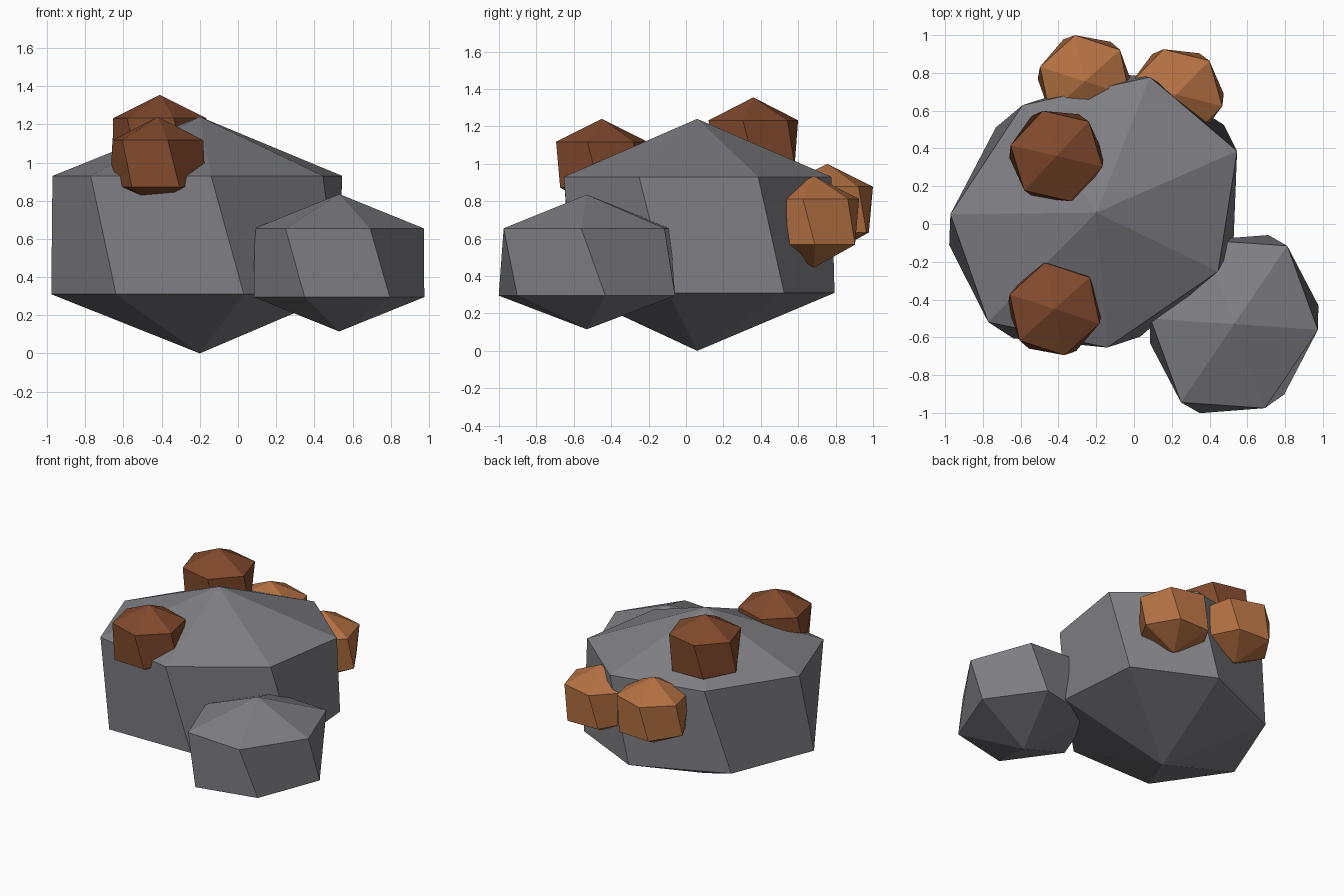
import bpy
import bmesh
from math import cos, sin, radians, pi
from mathutils import Matrix, Vector

cube = bpy.data.objects.get("Cube")
if cube:
    bpy.data.objects.remove(cube, do_unlink=True)


def make_material(name, colour):
    mat = bpy.data.materials.new(name)
    mat.use_nodes = True
    rgba = (*colour, 1.0)
    mat.diffuse_color = rgba
    mat.node_tree.nodes["Principled BSDF"].inputs["Base Color"].default_value = rgba
    return mat


stone = make_material("stone grey", (0.21, 0.21, 0.23))
rust = make_material("rust brown", (0.22, 0.068, 0.026))
copper = make_material("copper orange", (0.46, 0.165, 0.055))


def make_rock(name, mat, sides, centre, radii, half_height, turn):
    """Faceted boulder: two elliptical rings, the upper one twisted, capped by points."""
    bm = bmesh.new()
    step = 2 * pi / sides
    spin = Matrix.Rotation(radians(turn), 3, 'Z')

    def ring(twist, z):
        return [bm.verts.new(spin @ Vector((radii[0] * cos(k * step + twist),
                                            radii[1] * sin(k * step + twist), z)))
                for k in range(sides)]

    lower = ring(0, -half_height / 2)
    upper = ring(-step / 4, half_height / 2)
    bottom = bm.verts.new((0, 0, -half_height))
    top = bm.verts.new((0, 0, half_height))
    for k in range(sides):
        n = (k + 1) % sides
        bm.faces.new((lower[k], lower[n], upper[n], upper[k]))
        bm.faces.new((upper[k], upper[n], top))
        bm.faces.new((lower[n], lower[k], bottom))
    bmesh.ops.recalc_face_normals(bm, faces=bm.faces)
    mesh = bpy.data.meshes.new(name)
    bm.to_mesh(mesh)
    bm.free()
    mesh.materials.append(mat)
    obj = bpy.data.objects.new(name, mesh)
    obj.location = centre
    bpy.context.collection.objects.link(obj)
    return obj


# Boulders
make_rock("large_boulder", stone, 7, (-0.20, 0.06, 0.62), (0.82, 0.69), 0.62, 34.5)
make_rock("small_boulder", stone, 6, (0.53, -0.53, 0.475), (0.505, 0.44), 0.36, 69)

# Ore nuggets set into the large boulder
nuggets = [
    ("back_top_nugget", rust, (-0.41, 0.36, 1.11), 2),
    ("front_top_nugget", rust, (-0.42, -0.45, 0.995), -3),
    ("back_right_nugget", copper, (-0.26, 0.755, 0.755), -3),
    ("back_left_nugget", copper, (0.225, 0.685, 0.69), 1),
]
for name, mat, centre, turn in nuggets:
    make_rock(name, mat, 6, centre, (0.25, 0.25), 0.245, turn)
